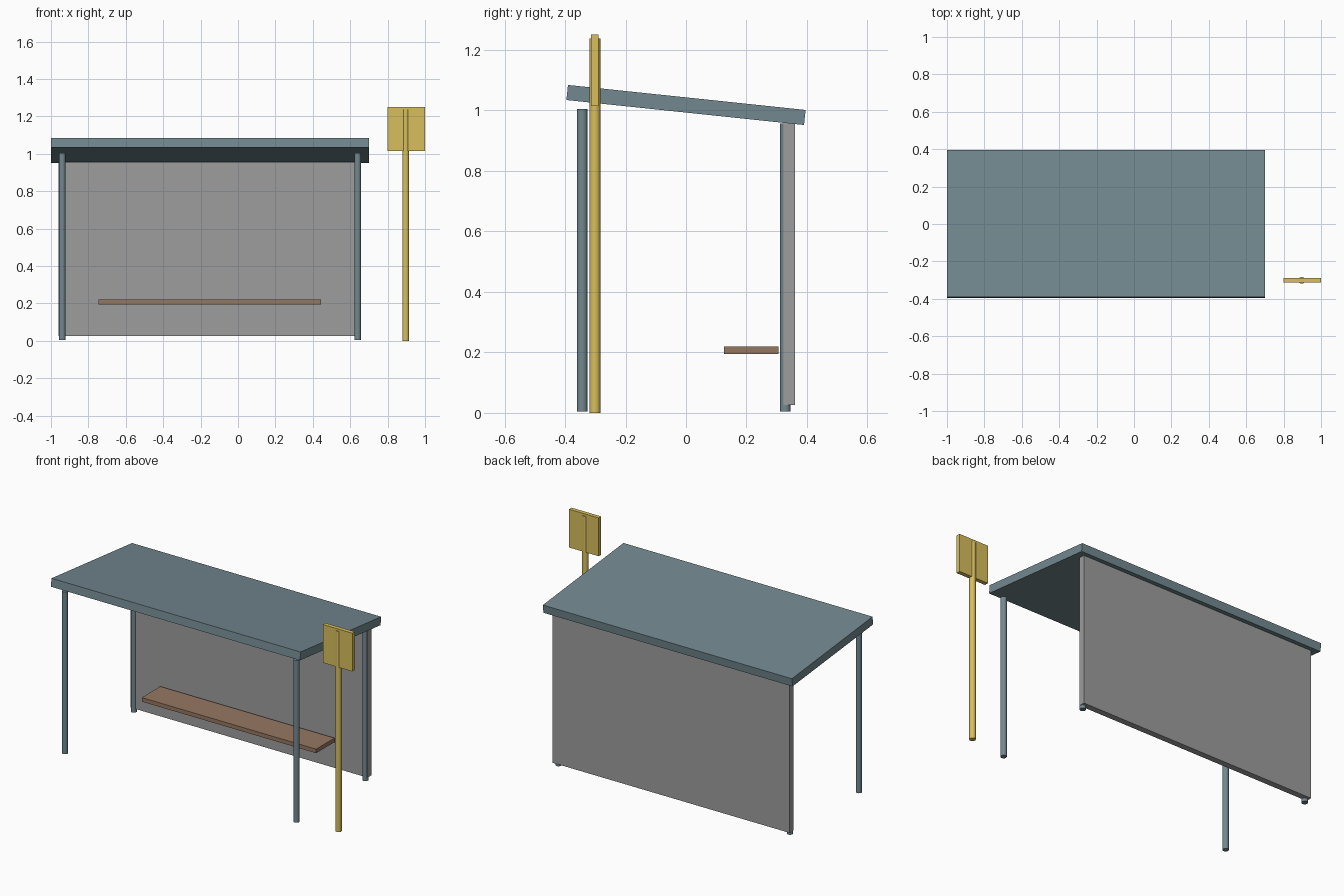
import bpy
import math

cube = bpy.data.objects.get("Cube")
if cube:
    bpy.data.objects.remove(cube, do_unlink=True)


def material(name, rgb):
    mat = bpy.data.materials.new(name)
    mat.use_nodes = True
    mat.diffuse_color = (*rgb, 1)
    mat.node_tree.nodes["Principled BSDF"].inputs["Base Color"].default_value = (*rgb, 1)
    return mat


slate = material("slate blue", (0.17, 0.25, 0.28))
grey = material("panel grey", (0.34, 0.34, 0.34))
brown = material("bench brown", (0.30, 0.185, 0.12))
yellow = material("sign yellow", (0.69, 0.52, 0.11))


def box(name, centre, size, mat, tilt=0):
    bpy.ops.mesh.primitive_cube_add(size=1, location=centre)
    ob = bpy.context.object
    ob.name = name
    ob.scale = size
    bpy.ops.object.transform_apply(location=False, rotation=False, scale=True)
    ob.rotation_euler.x = tilt
    ob.data.materials.append(mat)
    return ob


def pole(name, x, y, bottom, top, radius, mat):
    bpy.ops.mesh.primitive_cylinder_add(
        vertices=32, radius=radius, depth=top - bottom,
        location=(x, y, (bottom + top) / 2))
    ob = bpy.context.object
    ob.name = name
    ob.data.materials.append(mat)
    bpy.ops.object.shade_smooth_by_angle()
    return ob


MIDDLE = -0.15  # centre line of the shelter

# Roof, sloping down towards the back
box("roof", (MIDDLE, 0, 1.018), (1.7, 0.79, 0.05), slate, -math.radians(6))

# Four posts
for side, sign in (("right", -1), ("left", 1)):
    x = MIDDLE + sign * 0.79
    pole("front_post_" + side, x, -0.343, 0.005, 1.005, 0.0175, slate)
    pole("back_post_" + side, x, 0.328, 0.005, 0.957, 0.0175, slate)

# Back wall and bench
box("back_panel", (MIDDLE, 0.341, 0.491), (1.617, 0.038, 0.93), grey)
box("bench_seat", (MIDDLE, 0.216, 0.207), (1.19, 0.18, 0.025), brown)

# Stop sign post and board
pole("sign_pole", 0.897, -0.301, 0, 1.238, 0.018, yellow)
box("sign_board", (0.899, -0.301, 1.133), (0.202, 0.025, 0.236), yellow)
